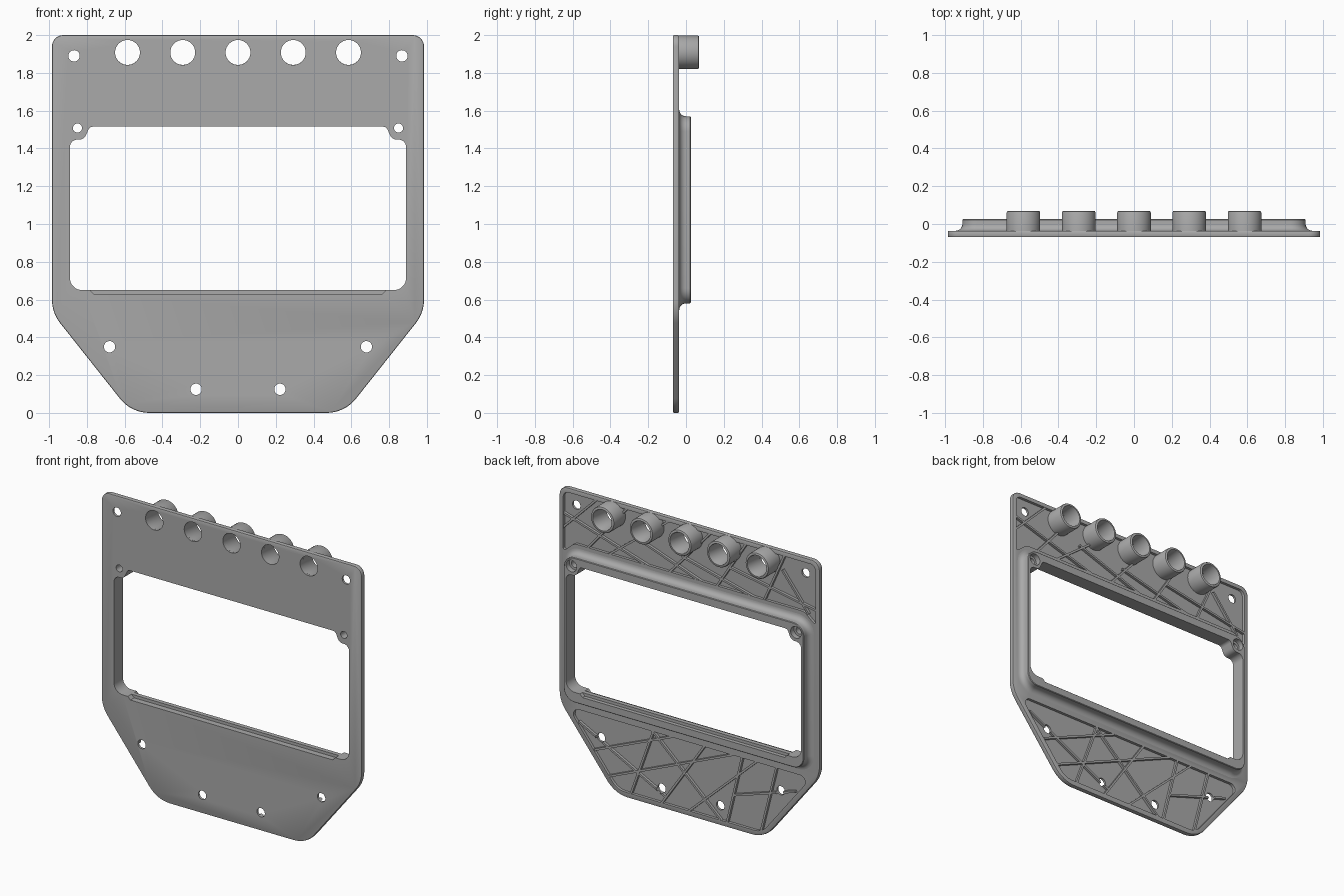
import bpy, bmesh, math
from mathutils import Vector

if "Cube" in bpy.data.objects:
    bpy.data.objects.remove(bpy.data.objects["Cube"])

grey = bpy.data.materials.new("mid_grey")
grey.use_nodes = True
grey.diffuse_color = (0.4, 0.4, 0.4, 1)
for node in grey.node_tree.nodes:
    if node.type == 'BSDF_PRINCIPLED':
        node.inputs["Base Color"].default_value = (0.4, 0.4, 0.4, 1)

FRONT, BACK, FLOOR = -0.07, -0.036, -0.055
parts = []


def loft(name, rings, cyclic=False, part=True):
    """Skin a list of equal-length rings of 3D points."""
    bm = bmesh.new()
    loops = [[bm.verts.new(p) for p in ring] for ring in rings]
    n = len(loops[0])
    pairs = list(zip(loops, loops[1:]))
    if cyclic:
        pairs.append((loops[-1], loops[0]))
    else:
        bm.faces.new(loops[0])
        bm.faces.new(loops[-1])
    for a, b in pairs:
        for i in range(n):
            j = (i + 1) % n
            bm.faces.new((a[i], a[j], b[j], b[i]))
    bmesh.ops.recalc_face_normals(bm, faces=bm.faces)
    mesh = bpy.data.meshes.new(name)
    bm.to_mesh(mesh)
    bm.free()
    obj = bpy.data.objects.new(name, mesh)
    bpy.context.collection.objects.link(obj)
    mesh.materials.append(grey)
    obj.hide_render = not part
    if part:
        parts.append(obj)
    return obj


def at(outline, y):
    return [(x, y, z) for x, z in outline]


def prism(name, outline, y0, y1, part=True):
    return loft(name, [at(outline, y0), at(outline, y1)], part=part)


def circle(x, z, r, n=32):
    return [(x + r * math.cos(2 * math.pi * i / n),
             z + r * math.sin(2 * math.pi * i / n)) for i in range(n)]


def rounded(corners, n=8):
    """Polygon of (x, z, radius) corners with filleted corners."""
    out = []
    for i, (x, z, r) in enumerate(corners):
        p = Vector((x, z))
        u = (Vector(corners[i - 1][:2]) - p).normalized()
        v = (Vector(corners[(i + 1) % len(corners)][:2]) - p).normalized()
        half = u.angle(v) / 2
        c = p + (u + v).normalized() * (r / math.sin(half))
        s, e = (p + d * (r / math.tan(half)) - c for d in (u, v))
        turn = math.pi - 2 * half
        for k in range(n + 1):
            q = c + (s * math.sin((1 - k / n) * turn) + e * math.sin(k / n * turn)) / math.sin(turn)
            out.append((q.x, q.y))
    return out


def symmetric(half):
    """Mirror the +x corners to close an outline."""
    return rounded(half + [(-x, z, r) for x, z, r in reversed(half)])


def apply_mod(obj, kind, **settings):
    mod = obj.modifiers.new(kind.title(), kind)
    for key, value in settings.items():
        setattr(mod, key, value)
    bpy.context.view_layer.objects.active = obj
    bpy.ops.object.modifier_apply(modifier=mod.name)


def cut(obj, *cutters):
    for c in cutters:
        apply_mod(obj, 'BOOLEAN', operation='DIFFERENCE', solver='EXACT', object=c)


# Plate with softened outer edges
plate = prism("face_plate", symmetric([
    (0.565, 0, 0.2), (0.985, 0.53, 0.2), (0.985, 2, 0.06)]), FRONT, BACK)
apply_mod(plate, 'BEVEL', width=0.007, segments=2, limit_method='ANGLE',
          angle_limit=math.radians(60))

# Window rim with a flared base
rim_rings = []
steps = [(-0.045, 0.036), (BACK, 0.036)]
for i in range(1, 7):
    a = i / 6 * math.pi / 2
    steps.append((BACK + 0.036 * (1 - math.cos(a)), 0.036 * (1 - math.sin(a))))
steps += [(0.022, 0), (0.026, -0.004)]
for y, grow in steps:
    w, r = 0.908 + grow, 0.08 + grow
    rim_rings.append(at(symmetric([(w, 0.58 - grow, r), (w, 1.57 + grow, r)]), y))
rim = loft("window_rim", rim_rings)

# Window opening, with room for the two upper screw bosses
window = prism("window_cutter", symmetric([
    (0.89, 0.65, 0.065), (0.89, 1.447, 0.04), (0.815, 1.447, 0.04),
    (0.785, 1.515, 0.025)]), -0.2, 0.2, False)
sill = [(-0.765, 0.63), (0.765, 0.63), (0.79, 0.655), (0.79, 0.7),
        (-0.79, 0.7), (-0.79, 0.655)]
front_sill = prism("front_sill_cutter", sill, -0.2, -0.03, False)
back_sill = prism("back_sill_cutter", sill, 0.0, 0.2, False)

# Pockets in the back
lower_pocket = prism("lower_pocket_cutter", symmetric([
    (0.548, 0.035, 0.12), (0.92, 0.505, 0.04)]), FLOOR, 0.2, False)
upper_pocket = prism("upper_pocket_cutter", symmetric([
    (0.87, 1.632, 0.06), (0.955, 1.56, 0.01), (0.955, 1.97, 0.04)]), FLOOR, 0.2, False)

# Round holes
TUBE_X = [-0.585, -0.2925, 0, 0.2925, 0.585]
screws = [(s * x, z, r) for s in (-1, 1) for x, z, r in (
    (0.868, 1.89, 0.03), (0.68, 0.35, 0.03), (0.222, 0.125, 0.03), (0.85, 1.508, 0.024))]
holes = [prism("hole_cutter", circle(x, z, r), -0.2, 0.2, False)
         for x, z, r in screws + [(x, 1.908, 0.066) for x in TUBE_X]]
counterbores = [prism("counterbore_cutter", circle(s * 0.85, 1.508, 0.04), -0.01, 0.2, False)
                for s in (-1, 1)]

cut(plate, lower_pocket, upper_pocket, window, front_sill, *holes)
cut(rim, window, front_sill, back_sill, *holes, *counterbores)

# Tubes along the top of the back
TUBE_PROFILE = [(FLOOR - 0.003, 0.089), (0.06, 0.089), (0.067, 0.086), (0.07, 0.08),
                (0.07, 0.072), (0.064, 0.069), (FLOOR - 0.003, 0.0665)]
for x in TUBE_X:
    loft("light_tube", [at(circle(x, 1.909, r, 40), y) for y, r in TUBE_PROFILE], cyclic=True)

# Thin irregular stiffening ribs: x, z to x, z
LOWER_RIBS = [
    (0.27, 0.52, 0.45, 0.02), (0.30, 0.52, -0.25, 0.02), (0.63, 0.10, -0.36, 0.52),
    (0.10, 0.52, 0.72, 0.26), (0.22, 0.02, -0.12, 0.52), (0.02, 0.02, -0.52, 0.52),
    (-0.28, 0.02, -0.40, 0.52), (-0.33, 0.23, -0.80, 0.38), (0.84, 0.42, 0.18, 0.08),
    (-0.54, 0.04, -0.66, 0.52)]
UPPER_RIBS = [
    (0.96, 1.72, 0.70, 1.98), (0.96, 1.82, 0.30, 1.62), (0.78, 1.62, 0.47, 1.98),
    (0.62, 1.62, 0.15, 1.98), (0.42, 1.80, -0.10, 1.62), (0.16, 1.62, -0.16, 1.98),
    (0.06, 1.76, -0.50, 1.62), (-0.20, 1.62, -0.43, 1.98), (-0.30, 1.78, -0.96, 1.66),
    (-0.56, 1.62, -0.72, 1.98), (-0.70, 1.87, -0.90, 1.62)]
for x0, z0, x1, z1 in LOWER_RIBS + UPPER_RIBS:
    a, b = Vector((x0, z0)), Vector((x1, z1))
    side = (b - a).orthogonal().normalized() * 0.007
    rib = prism("stiffening_rib", [p.to_tuple() for p in (a - side, b - side, b + side, a + side)],
                FLOOR - 0.003, BACK - 0.001)
    cut(rib, *holes)

# Remove the cutters and shade
for c in [window, front_sill, back_sill, lower_pocket, upper_pocket] + holes + counterbores:
    bpy.data.objects.remove(c)
bpy.ops.object.select_all(action='DESELECT')
for obj in parts:
    obj.select_set(True)
bpy.context.view_layer.objects.active = plate
bpy.ops.object.shade_smooth_by_angle(angle=math.radians(35))
